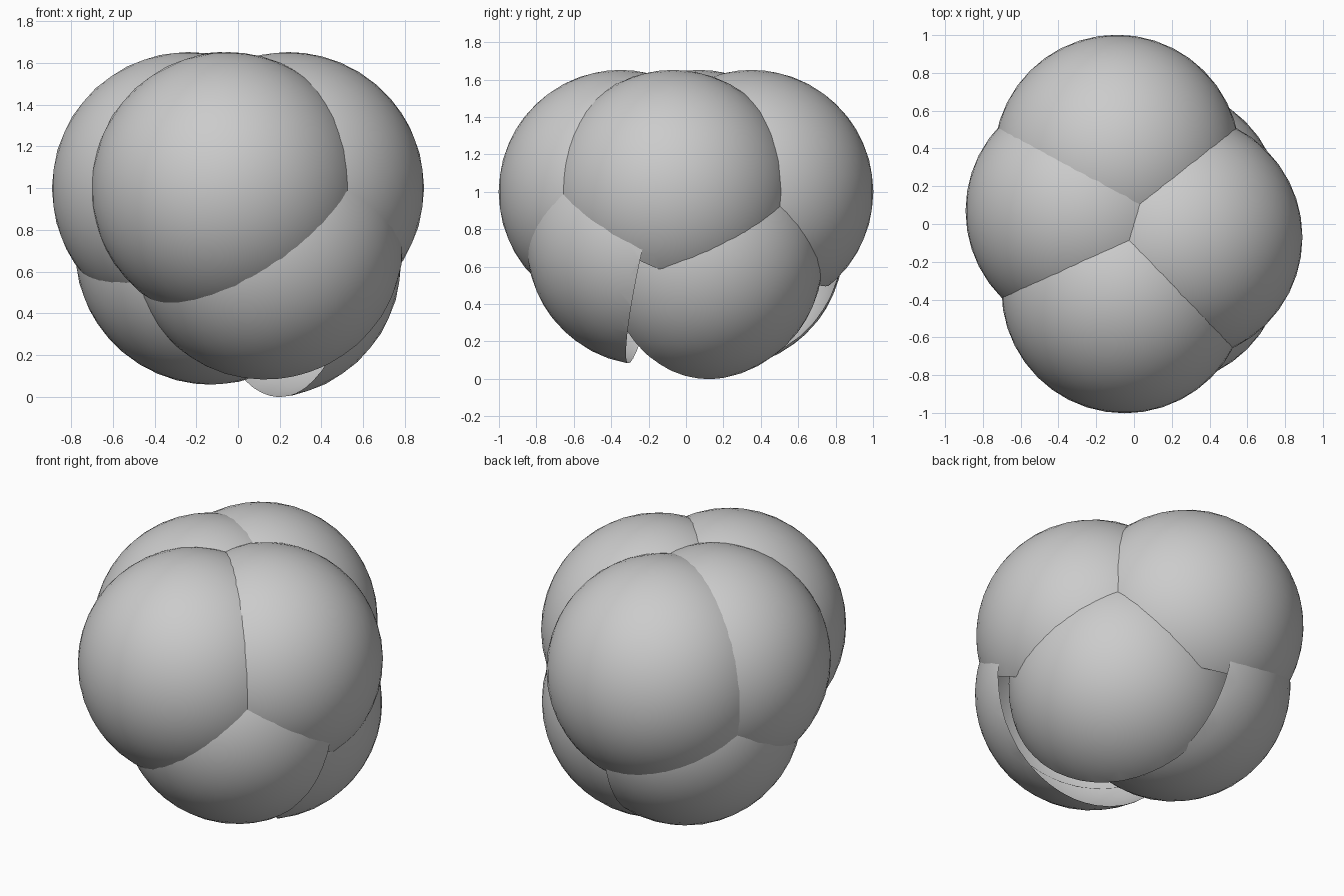
import bpy, bmesh
from mathutils import Vector

if "Cube" in bpy.data.objects:
    bpy.data.objects.remove(bpy.data.objects["Cube"])

R = 0.652
UPPER = {
    "upper_front": (-0.05, -0.35, 1.0),
    "upper_right": (0.24, -0.07, 1.0),
    "upper_back": (-0.09, 0.35, 1.0),
    "upper_left": (-0.24, 0.07, 1.0),
}
# lower cells: centre, point on the open side, direction that is kept
LOWER = {
    "lower_front": ((0.14, -0.20, 0.725), (0.15, -0.31, 0.08), (-0.1, -1.0, 0.23)),
    "lower_right": ((0.13, 0.08, 0.645), (0.19, 0.135, 0.0), (0.85, 0.53, 0.0)),
    "lower_back": ((-0.13, 0.19, 0.71), (0.04, 0.20, 0.40), (-1.0, -0.1, 0.0)),
}


def cell(name, centre, cuts):
    """Smooth open shell: a ball trimmed by planes (point, kept direction)."""
    bm = bmesh.new()
    bmesh.ops.create_icosphere(bm, subdivisions=4, radius=R)
    bmesh.ops.translate(bm, verts=bm.verts, vec=Vector(centre))
    for co, no in cuts:
        bmesh.ops.bisect_plane(bm, geom=bm.verts[:] + bm.edges[:] + bm.faces[:],
                               plane_co=co, plane_no=no, clear_inner=True)
    for f in bm.faces:
        f.smooth = True
    mesh = bpy.data.meshes.new(name)
    bm.to_mesh(mesh)
    bm.free()
    ob = bpy.data.objects.new(name, mesh)
    bpy.context.collection.objects.link(ob)


# Lower cells, open toward the middle of the cluster
for name, (centre, co, no) in LOWER.items():
    cell(name, centre, [(Vector(co), Vector(no).normalized())])

# Upper cells, trimmed where they sink into their neighbours
centres = list(UPPER.values()) + [v[0] for v in LOWER.values()]
for name, centre in UPPER.items():
    c = Vector(centre)
    cuts = []
    for other in centres:
        if other != centre:
            o = Vector(other)
            no = (c - o).normalized()
            cuts.append(((c + o) / 2 - no * 0.07, no))
    cell(name, centre, cuts)
